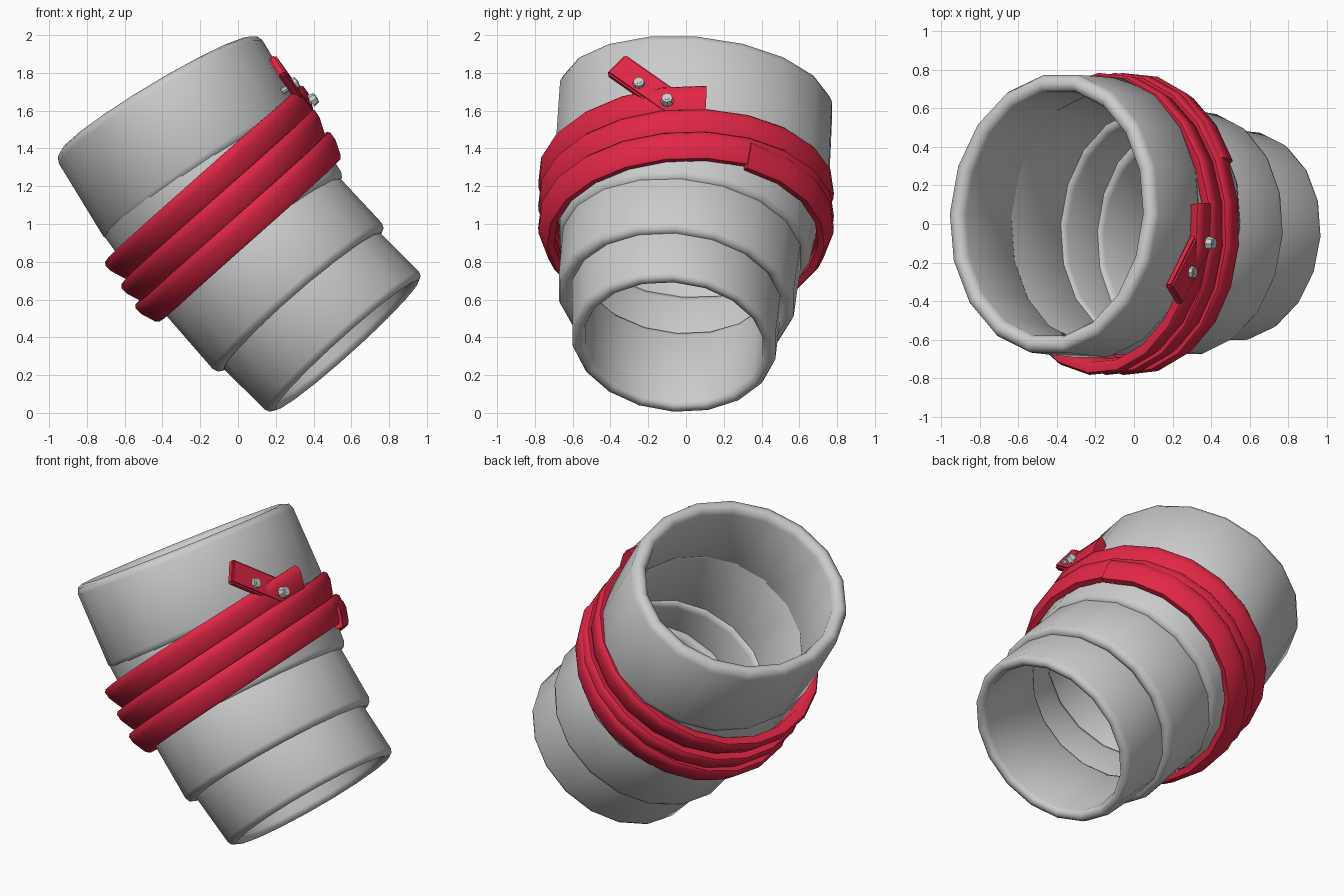
import bpy, bmesh, math
from mathutils import Vector, Matrix

if "Cube" in bpy.data.objects:
    bpy.data.objects.remove(bpy.data.objects["Cube"])

SIDES = 18


def ring_point(c, tilt, rx, ry, th, skew=0.0):
    """Point on an ellipse: first axis in xz at `tilt` degrees, second along y, skewed down the pipe."""
    a = math.radians(tilt)
    u = Vector((math.cos(a), 0, math.sin(a)))
    v = Vector((skew * math.sin(a), 1, -skew * math.cos(a)))
    return Vector(c) + u * rx * math.cos(th) + v * ry * math.sin(th)


def finish(name, bm, color=None, angle=40):
    bmesh.ops.recalc_face_normals(bm, faces=bm.faces[:])
    me = bpy.data.meshes.new(name)
    bm.to_mesh(me)
    bm.free()
    ob = bpy.data.objects.new(name, me)
    bpy.context.collection.objects.link(ob)
    if color:
        me.materials.append(color)
    bpy.ops.object.select_all(action='DESELECT')
    ob.select_set(True)
    bpy.context.view_layer.objects.active = ob
    bpy.ops.object.shade_smooth_by_angle(angle=math.radians(angle))
    return ob


def skin(bm, rows, close_rows):
    """Quads between successive closed loops of points."""
    vs = [[bm.verts.new(p) for p in r] for r in rows]
    n = len(vs[0])
    for i in range(len(vs) if close_rows else len(vs) - 1):
        a, b = vs[i], vs[(i + 1) % len(vs)]
        for j in range(n):
            k = (j + 1) % n
            bm.faces.new((a[j], a[k], b[k], b[j]))
    if not close_rows:
        bm.faces.new(vs[0])
        bm.faces.new(vs[-1])


def tube(name, start, end, wall):
    """Open pipe section with rounded lips between two elliptical rings."""
    length = (Vector(end[0]) - Vector(start[0])).length
    e = wall / 2
    rows = []
    for mid, a0 in ((e, 270), (length - e, 90)):
        for k in range(5):
            a = math.radians(a0 - 45 * k)
            s = (mid + e * math.cos(a)) / length
            dr = -e + e * math.sin(a)
            c = Vector(start[0]).lerp(Vector(end[0]), s)
            t, rx, ry = (start[i] + (end[i] - start[i]) * s for i in (1, 2, 3))
            rows.append([ring_point(c, t, rx + dr, ry + dr, math.tau * j / SIDES, 0.09)
                         for j in range(SIDES)])
    bm = bmesh.new()
    skin(bm, rows, True)
    finish(name, bm, angle=60)


# Four nested pipe sections: centre, tilt, radius in xz, radius in y
tube("upper_sleeve", ((-0.433, 0.055, 1.685), 31, 0.63, 0.73),
     ((-0.165, 0.03, 1.245), 34, 0.63, 0.735), 0.09)
tube("strapped_sleeve", ((-0.22, 0.03, 1.32), 34, 0.62, 0.725),
     ((0.085, -0.01, 0.87), 38, 0.61, 0.665), 0.08)
tube("middle_sleeve", ((0.025, -0.015, 0.94), 38, 0.585, 0.64),
     ((0.34, -0.055, 0.59), 41, 0.592, 0.63), 0.08)
tube("lower_sleeve", ((0.18, -0.045, 0.75), 41, 0.55, 0.57),
     ((0.575, -0.065, 0.358), 42, 0.547, 0.543), 0.07)

red = bpy.data.materials.new("strap_red")
red.diffuse_color = (0.75, 0.02, 0.06, 1)
red.use_nodes = True
red.node_tree.nodes["Principled BSDF"].inputs["Base Color"].default_value = red.diffuse_color

# Strap wound nearly three turns, each turn shingled over the next, end tucked back on itself
TURNS, STEPS, TILT = 2.95, 62, 39.5
axis = Vector((0.64, 0, -0.77)).normalized()
section = [(-0.075, -0.012), (-0.06, 0.0), (-0.02, -0.003), (0.06, -0.035),
           (0.075, -0.05), (0.065, -0.085), (-0.065, -0.065), (-0.075, -0.05)]
rows = []
for i in range(STEPS + 1):
    t = TURNS * i / STEPS
    th = math.radians(8) - math.tau * t
    shift = t if t < 2.45 else 2.45 - (t - 2.45) * 0.6
    shift = max(shift, 0.1 + 0.5 * t) if t < 0.2 else shift
    lift = 0.025 * max(0, 1 - t / 0.15) + 0.008 * max(0, (t - 2.45) / 0.5)
    c = Vector((-0.13, 0, 1.18)) + (shift - 0.5) * Vector((0.085, 0, -0.12))
    rows.append([ring_point(c, TILT, 0.695 + lift + dr, 0.785 + dr, th) + axis * da
                 for da, dr in section])
bm = bmesh.new()
skin(bm, rows, False)
finish("wound_strap", bm, red, 50)

# Loose strap end lying on the upper sleeve
p0, p1 = Vector((0.355, -0.07, 1.63)), Vector((0.205, -0.37, 1.84))
d = (p1 - p0).normalized()
n = Vector((0.854, 0, 0.52))
n = (n - d * n.dot(d)).normalized()
frame = Matrix((d, n.cross(d), n)).transposed().to_4x4()
bm = bmesh.new()
bmesh.ops.create_cube(bm, size=1, matrix=Matrix.Translation((p0 + p1) / 2) @ frame
                      @ Matrix.Diagonal(((p1 - p0).length, 0.15, 0.045, 1)))
bmesh.ops.bevel(bm, geom=bm.edges[:], offset=0.01, segments=2, affect='EDGES')
finish("strap_tail", bm, red)

# Two studs pinning the strap
for k, pos in enumerate(((0.30, -0.25, 1.745), (0.40, -0.10, 1.66))):
    bm = bmesh.new()
    for r, depth, off in ((0.018, 0.1, -0.03), (0.036, 0.035, 0.0)):
        bmesh.ops.create_cone(bm, cap_ends=True, segments=8, radius1=r, radius2=r * 0.8,
                              depth=depth, matrix=Matrix.Translation(Vector(pos) + n * off) @ frame)
    finish(f"stud_{k + 1}", bm)
